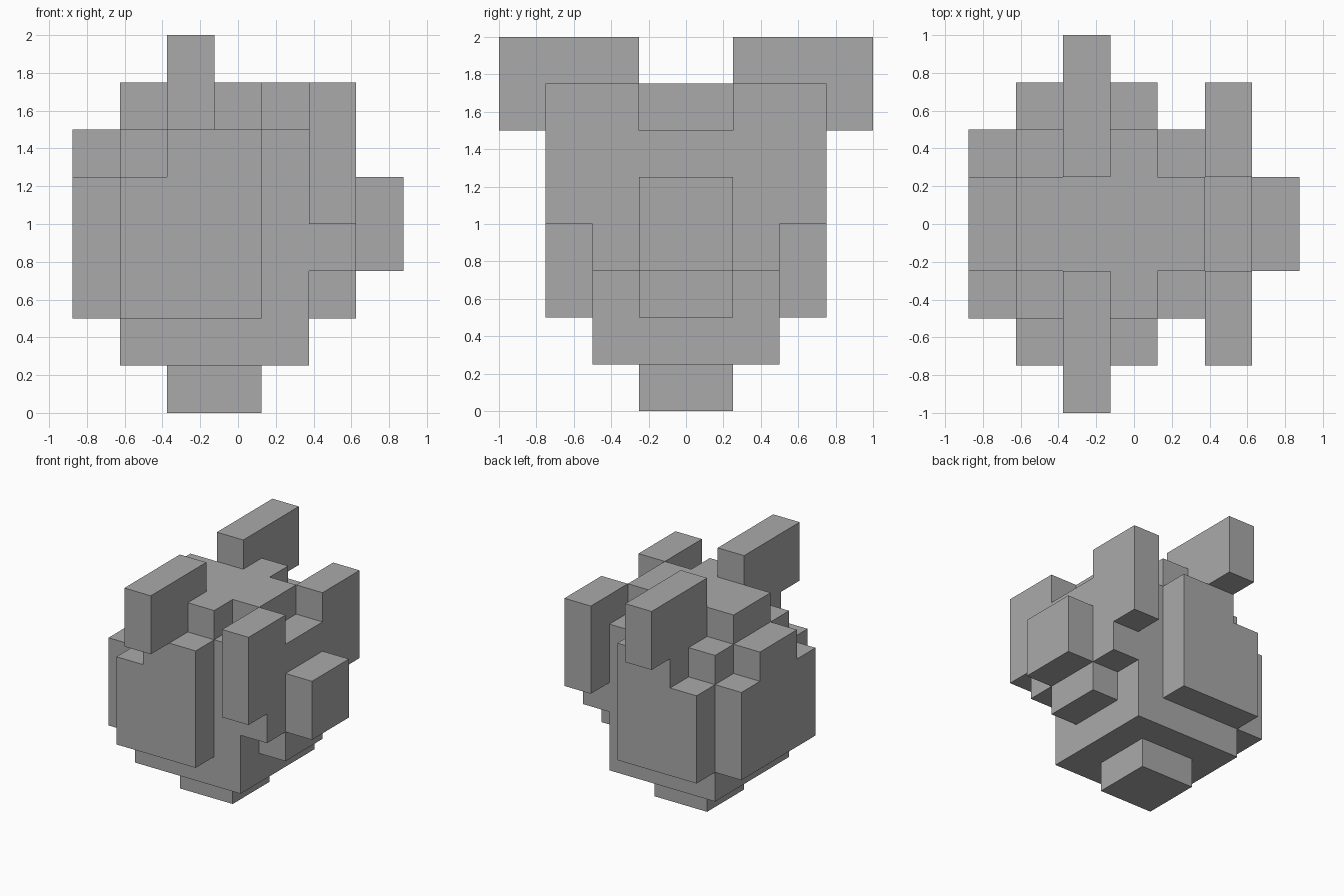
import bpy
import bmesh
from mathutils import Vector

UNIT = 0.25
SHIFT = Vector((-0.125, 0, 0))  # centres the whole figure on x

cube = bpy.data.objects.get("Cube")
if cube:
    bpy.data.objects.remove(cube, do_unlink=True)

grey = bpy.data.materials.new("plain grey")
grey.use_nodes = True
grey.diffuse_color = (0.4, 0.4, 0.4, 1)
grey.node_tree.nodes["Principled BSDF"].inputs["Base Color"].default_value = (0.4, 0.4, 0.4, 1)


def extrude(name, axis, profile, start, end):
    """Extrude a profile, given in grid units, along the x, y or z axis."""
    def place(a, b, depth):
        point = {"x": (depth, a, b), "y": (a, depth, b), "z": (a, b, depth)}[axis]
        return Vector(point) * UNIT + SHIFT

    bm = bmesh.new()
    face = bm.faces.new([bm.verts.new(place(a, b, start)) for a, b in profile])
    result = bmesh.ops.extrude_face_region(bm, geom=[face])
    verts = [v for v in result["geom"] if isinstance(v, bmesh.types.BMVert)]
    offset = place(0, 0, end) - place(0, 0, start)
    bmesh.ops.translate(bm, vec=offset, verts=verts)
    bmesh.ops.recalc_face_normals(bm, faces=bm.faces)
    mesh = bpy.data.meshes.new(name)
    bm.to_mesh(mesh)
    bm.free()
    mesh.materials.append(grey)
    obj = bpy.data.objects.new(name, mesh)
    bpy.context.collection.objects.link(obj)
    return obj


def box(name, x, y, z):
    return extrude(name, "z", [(x[0], y[0]), (x[1], y[0]), (x[1], y[1]), (x[0], y[1])], *z)


def mirrored(half):
    """Complete a half outline by reflecting it in its first coordinate."""
    return half + [(-a, b) for a, b in reversed(half)]


# Central body and foot
box("body", (-2, 2), (-2, 2), (1, 6))
box("foot", (-1, 1), (-1, 1), (0, 1))

# Cross-shaped cap on top
cap = [(-2, -1), (0, -1), (0, -2), (1, -2), (1, -1), (2, -1)]
extrude("cap", "z", cap + [(x, -y) for x, y in reversed(cap)], 6, 7)

# Face plate with the two raised ears
extrude("face_plate", "x",
        mirrored([(2, 3), (2, 4), (3, 4), (3, 7), (1, 7), (1, 6)]), 2, 3)

# Snout and lower jaw
box("snout", (3, 4), (-1, 1), (3, 5))
box("jaw", (2, 3), (-1, 1), (2, 3))

# Stepped plate opposite the face
extrude("rear_plate", "x", mirrored([(2, 2), (2, 5), (1, 5), (1, 6)]), -3, -2)

# Side plates and horns, one pair on each flank
flank = [(-2, 2), (1, 2), (1, 6), (-1, 6), (-1, 5), (-2, 5)]
for side, label in ((-1, "front"), (1, "back")):
    extrude(label + "_side_plate", "y", flank, side * 2, side * 3)
    box(label + "_horn", (-1, 0), sorted((side, side * 4)), (6, 8))
